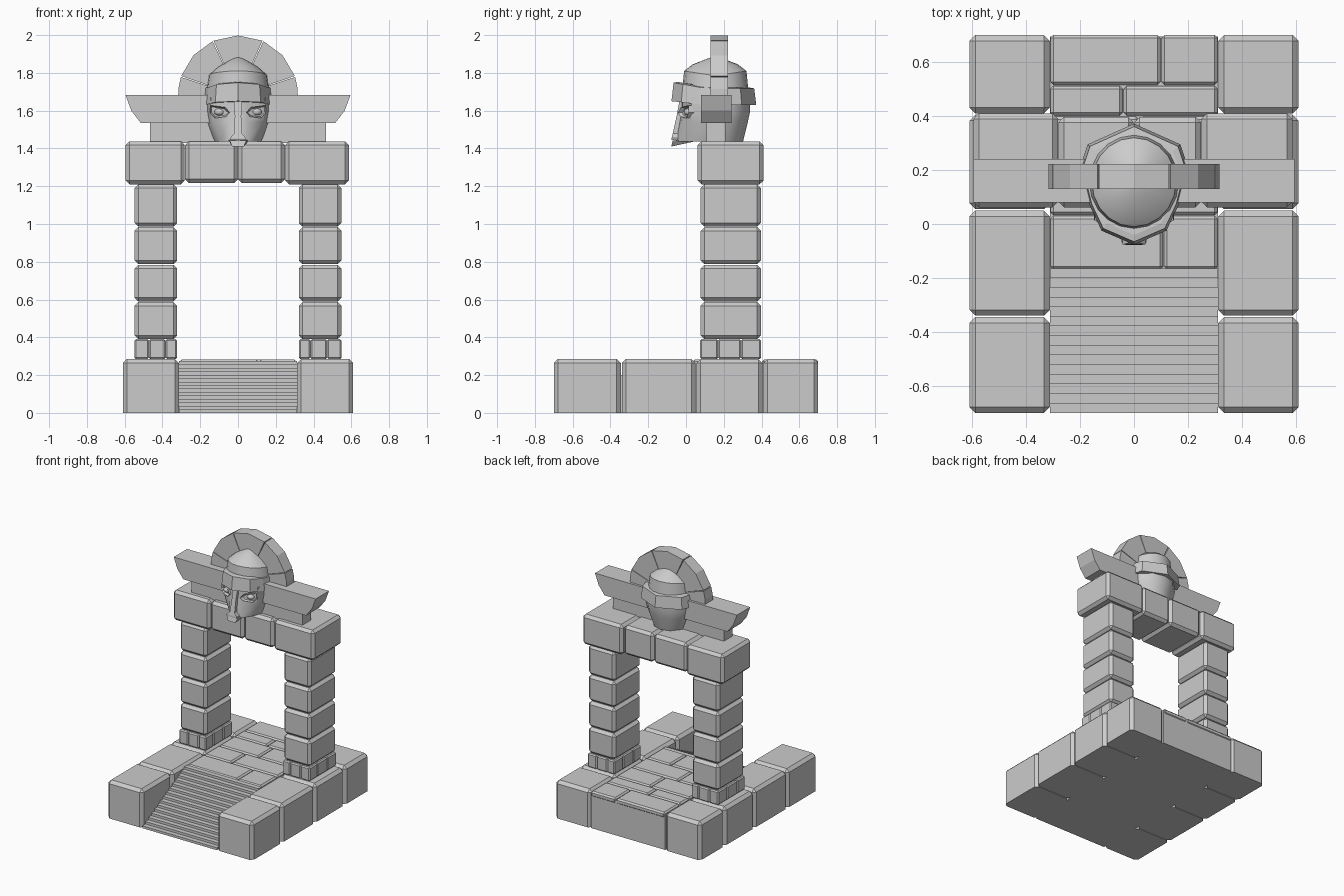
import bpy, bmesh
from math import sin, cos, pi, radians

if "Cube" in bpy.data.objects:
    bpy.data.objects.remove(bpy.data.objects["Cube"])


def finish(name, bm, mirror=False, smooth=None):
    bmesh.ops.recalc_face_normals(bm, faces=bm.faces)
    me = bpy.data.meshes.new(name)
    bm.to_mesh(me)
    bm.free()
    ob = bpy.data.objects.new(name, me)
    bpy.context.collection.objects.link(ob)
    if mirror:
        ob.modifiers.new("mirror", 'MIRROR').use_clip = False
    if smooth:
        bpy.ops.object.select_all(action='DESELECT')
        ob.select_set(True)
        bpy.context.view_layer.objects.active = ob
        bpy.ops.object.shade_smooth_by_angle(angle=radians(smooth))
    return ob


def block(name, x, y, z, bevel=0.018, flat_base=False, mirror=False):
    """Chamfered stone between the given (min, max) pairs."""
    bm = bmesh.new()
    bmesh.ops.create_cube(bm, size=1)
    for v in bm.verts:
        v.co = [(p[0] + p[1]) / 2 + c * (p[1] - p[0]) for p, c in zip((x, y, z), v.co)]
    edges = [e for e in bm.edges
             if not (flat_base and all(abs(v.co.z - z[0]) < 1e-5 for v in e.verts))]
    if bevel:
        bmesh.ops.bevel(bm, geom=edges, offset=bevel, segments=1, affect='EDGES')
    return finish(name, bm, mirror)


def loft(name, rings, smooth=None, mirror=False):
    """Skin between equal rings of points, capped at both ends."""
    bm = bmesh.new()
    rows = [[bm.verts.new(p) for p in r] for r in rings]
    n = len(rows[0])
    for a, b in zip(rows, rows[1:]):
        for i in range(n):
            bm.faces.new((a[i], a[(i + 1) % n], b[(i + 1) % n], b[i]))
    bm.faces.new(rows[0])
    bm.faces.new(rows[-1])
    return finish(name, bm, mirror, smooth)


def prism(name, pts, y0, y1, mirror=False):
    return loft(name, [[(x, y, z) for x, z in pts] for y in (y0, y1)], mirror=mirror)


def plan(half, z, s=1.0, cy=0.15, dz=0.0):
    """Closed symmetric ring from a right-half plan outline; dz lifts the front."""
    full = half + [(-x, y) for x, y in half[-2:0:-1]]
    return [(x * s, cy + (y - cy) * s, z + dz * max(0, (0.1 - y) / 0.175)) for x, y in full]


# Base: side walls, core, paving and steps
for i, (a, b) in enumerate([(-0.70, -0.345), (-0.34, 0.05), (0.055, 0.405), (0.41, 0.70)]):
    block(f"base_side_stone_{i}", (0.312, 0.61), (a, b), (0, 0.285), 0.022, True, True)
block("base_core", (-0.312, 0.312), (-0.165, 0.695), (0, 0.265), 0)
rows = [(-0.168, 0.03, 0.11), (0.034, 0.21, -0.08), (0.214, 0.398, 0.02),
        (0.402, 0.512, -0.04), (0.516, 0.70, 0.10)]
for i, (a, b, s) in enumerate(rows):
    block(f"paving_{i}_left", (-0.31, s - 0.002), (a, b), (0.24, 0.282), 0.011)
    block(f"paving_{i}_right", (s + 0.002, 0.31), (a, b), (0.24, 0.282), 0.011)
N = 15
prof = [(-0.165, 0)]
for i in range(N):
    y = -0.70 + i * 0.0357
    prof += [(y, 0.0183 * i), (y, 0.0183 * (i + 1))]
prof.append((-0.165, 0.0183 * N))
loft("steps", [[(x, y, z) for y, z in prof] for x in (-0.312, 0.312)])

# Pillars: a course of small bricks, then four big stones
xs, ys = [0.322, 0.383, 0.472, 0.548], [0.075, 0.17, 0.29, 0.397]
for i in range(3):
    for j in range(3):
        if (i, j) != (1, 1):
            block(f"pillar_brick_{i}{j}", (xs[i], xs[i + 1]), (ys[j], ys[j + 1]),
                  (0.285, 0.39), 0.008, mirror=True)
for i, (a, b) in enumerate([(0.39, 0.587), (0.59, 0.784), (0.787, 0.983), (0.986, 1.21)]):
    block(f"pillar_stone_{i}", (0.322, 0.548), (0.077, 0.397), (a, b), 0.02, mirror=True)

# Lintel
for i, (a, b, y, z) in enumerate([(-0.595, -0.282, 0.41, 1.21), (-0.28, -0.001, 0.397, 1.217),
                                  (0.001, 0.248, 0.397, 1.217), (0.25, 0.587, 0.41, 1.21)]):
    block(f"lintel_stone_{i}", (a, b), (0.062, y), (z, 1.438), 0.02)

# Cornice with flared ends
block("cornice_foot", (-0.465, 0.465), (0.108, 0.21), (1.43, 1.54), 0)
prism("cornice", [(-0.595, 1.682), (-0.565, 1.60), (-0.515, 1.535),
                  (0.515, 1.535), (0.565, 1.60), (0.595, 1.682)], 0.08, 0.24)

# Arch of wedge stones behind the helmet
for i, (a, b) in enumerate([(-5, 18), (19, 65), (66, 114), (115, 161), (162, 185)]):
    ang = [radians(t) for t in (a, (a + b) / 2, b)]
    pts = [(r * cos(t), 1.68 + r * sin(t)) for r, seq in ((0.318, ang), (0.13, ang[::-1])) for t in seq]
    prism(f"arch_stone_{i}", pts, 0.13, 0.222)

# Head
top = [(0, -0.025), (0.05, -0.018), (0.145, 0.03), (0.182, 0.14), (0.165, 0.25), (0.09, 0.32), (0, 0.34)]
low = [(0, -0.055), (0.045, -0.045), (0.09, 0.02), (0.122, 0.10), (0.118, 0.22), (0.065, 0.285), (0, 0.302)]
mid = [((a[0] * 2 + b[0]) / 3 + 0.006 * (a[0] > 0), (a[1] * 2 + b[1]) / 3)
       for a, b in zip(top, low)]
loft("head", [plan(low, 1.436), plan(mid, 1.54), plan(top, 1.60), plan(top, 1.67)], 40)

# Helmet brim and dome
brim = [(0, -0.077), (0.12, -0.025), (0.165, 0.07), (0.20, 0.21), (0.172, 0.295), (0, 0.372)]
loft("helmet_brim", [plan(brim, 1.63, 0.88, dz=0.02), plan(brim, 1.63, dz=0.02),
                     plan(brim, 1.718, 0.95, dz=0.03), plan(brim, 1.722, 0.84, dz=0.03)])
dome = []
for z, rx, ry, lift in [(1.69, 0.17, 0.177, 0), (1.785, 0.156, 0.165, 0.025),
                        (1.825, 0.11, 0.12, 0.02), (1.86, 0.055, 0.06, 0.008), (1.89, 0.004, 0.004, 0)]:
    dome.append([(rx * cos(t), 0.155 + ry * sin(t), z + lift * abs(sin(t)))
                 for t in [2 * pi * k / 20 for k in range(20)]])
loft("helmet_dome", dome, 40)

# Nose guard, mouth and chin
loft("nose_guard", [[(-w, f, z), (w, f, z), (w, 0.01, z), (-w, 0.01, z)]
                    for w, f, z in [(0.022, -0.035, 1.65), (0.017, -0.05, 1.57),
                                    (0.02, -0.07, 1.48), (0.042, -0.076, 1.455), (0.042, -0.076, 1.445)]])
loft("chin", [[(-w, f, z), (w, f, z), (w * 1.5, 0.04, z2), (-w * 1.5, 0.04, z2)]
              for w, f, z, z2 in [(0.03, -0.078, 1.41, 1.436), (0.045, -0.07, 1.442, 1.45)]])

# Eye frames: turned polygon, inset and sunk; mirrored
bm = bmesh.new()
outline = [(-0.058, 1.59), (-0.035, 1.568), (0.032, 1.56), (0.06, 1.59), (0.058, 1.628), (-0.03, 1.618)]
t = radians(28)
face = bm.faces.new([bm.verts.new((0.095 + u * cos(t), -0.014 + u * sin(t), z)) for u, z in outline])
back = bmesh.ops.extrude_face_region(bm, geom=[face], use_keep_orig=True)["geom"]
for v in back:
    if isinstance(v, bmesh.types.BMVert):
        v.co.y += 0.045
bmesh.ops.inset_region(bm, faces=[face], thickness=0.01)
for v in face.verts:
    v.co.y += 0.02
finish("eye_frame", bm, mirror=True)
bm = bmesh.new()
bmesh.ops.create_icosphere(bm, subdivisions=2, radius=0.024)
for v in bm.verts:
    v.co = (v.co.x * 1.2 + 0.098, v.co.y + 0.012, v.co.z * 0.8 + 1.593)
finish("eye", bm, mirror=True, smooth=40)
